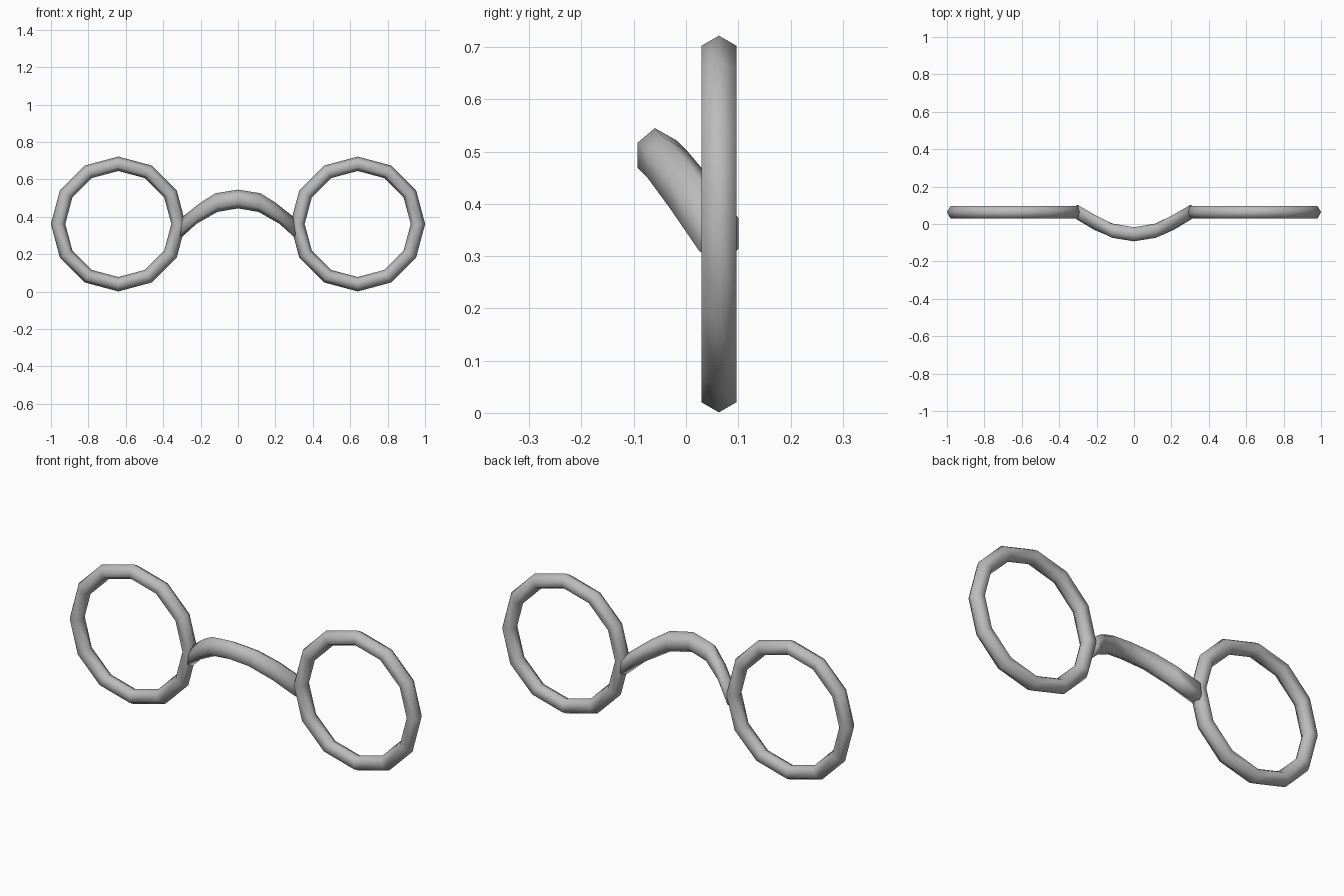
import bpy, bmesh
from math import pi
from mathutils import Vector

cube = bpy.data.objects.get("Cube")
if cube:
    bpy.data.objects.remove(cube)

# Single grey metal colour
GREY = (0.5, 0.5, 0.5, 1)
metal = bpy.data.materials.new("grey_metal")
metal.use_nodes = True
metal.diffuse_color = GREY
metal.node_tree.nodes["Principled BSDF"].inputs["Base Color"].default_value = GREY


def finish(obj):
    obj.data.materials.append(metal)
    for poly in obj.data.polygons:
        poly.use_smooth = True


# Two round rims: twelve-sided rings with a hexagonal section
for name, side in (("left_rim", 1), ("right_rim", -1)):
    bpy.ops.mesh.primitive_torus_add(
        major_segments=12, minor_segments=6,
        major_radius=0.322, minor_radius=0.0385,
        location=(side * 0.64, 0.063, 0.3615), rotation=(pi / 2, 0, 0))
    rim = bpy.context.object
    rim.name = name
    finish(rim)

# Arched bridge: a leaning hexagonal section swept from rim to rim
# Each station: centre x, y, z, section height scale, sideways lean
half = [(0, -0.055, 0.495, 1, 0), (0.115, -0.036, 0.476, 1, 0.005),
        (0.21, 0.008, 0.42, 1.15, -0.012), (0.303, 0.063, 0.341, 1.2, -0.008)]
stations = [(-x, y, z, s, -lean) for x, y, z, s, lean in half[:0:-1]] + half
section = [(-0.005, 0.05), (-0.041, 0.022), (-0.041, -0.026)]
section += [(-y, -z) for y, z in section]

bm = bmesh.new()
rings = []
for x, y, z, s, lean in stations:
    rings.append([bm.verts.new(Vector((x + lean * dz / 0.05, y + dy * 0.92, z + dz * s)))
                  for dy, dz in section])
for a, b in zip(rings, rings[1:]):
    for i in range(len(section)):
        j = (i + 1) % len(section)
        bm.faces.new((a[i], a[j], b[j], b[i]))
bm.faces.new(rings[0])
bm.faces.new(rings[-1])
bmesh.ops.recalc_face_normals(bm, faces=bm.faces)
mesh = bpy.data.meshes.new("bridge")
bm.to_mesh(mesh)
bm.free()
bridge = bpy.data.objects.new("bridge", mesh)
bpy.context.collection.objects.link(bridge)
finish(bridge)
